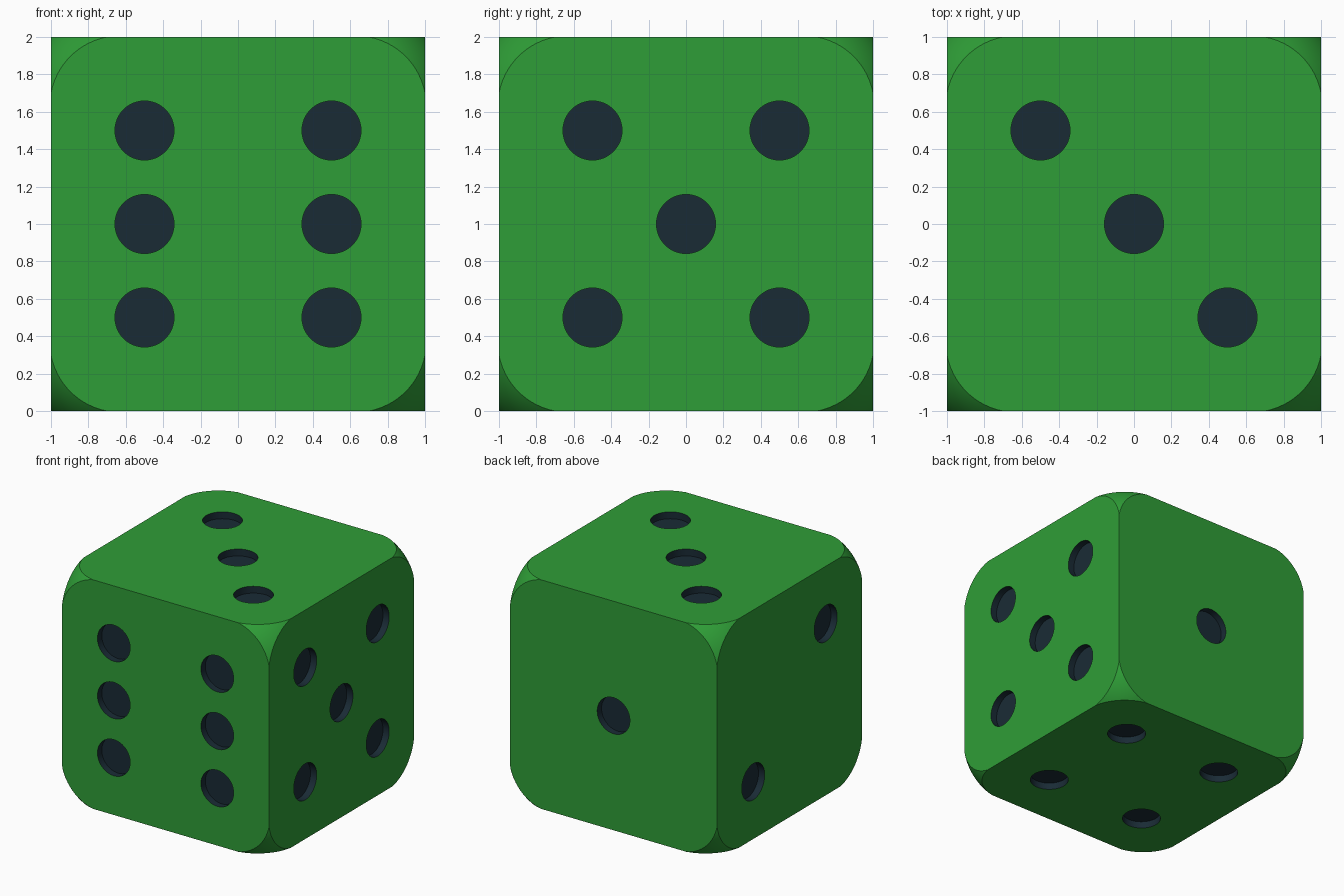
import bpy, bmesh
from mathutils import Vector, Matrix

if "Cube" in bpy.data.objects:
    bpy.data.objects.remove(bpy.data.objects["Cube"])


def material(name, colour):
    m = bpy.data.materials.new(name)
    m.diffuse_color = (*colour, 1)
    m.use_nodes = True
    m.node_tree.nodes["Principled BSDF"].inputs["Base Color"].default_value = m.diffuse_color
    return m


green = material("green_plastic", (0.028, 0.34, 0.038))
navy = material("navy_paint", (0.010, 0.024, 0.036))

CENTRE = Vector((0, 0, 1))


def new_object(name, bm, mat):
    mesh = bpy.data.meshes.new(name)
    bmesh.ops.recalc_face_normals(bm, faces=bm.faces)
    bm.to_mesh(mesh)
    bm.free()
    mesh.materials.append(mat)
    ob = bpy.data.objects.new(name, mesh)
    bpy.context.collection.objects.link(ob)
    return ob


def box(size):
    bm = bmesh.new()
    bmesh.ops.create_cube(bm, size=size, matrix=Matrix.Translation(CENTRE))
    return bm


# Body: a sharp cube whose corners are trimmed by a larger rounded cube
die = new_object("die_body", box(2), green)

INSET, RADIUS = 0.63, 0.528
bm = box(2 * (INSET + RADIUS))
bmesh.ops.bevel(bm, geom=bm.edges[:], offset=RADIUS, offset_type='OFFSET',
                segments=24, profile=0.5, affect='EDGES', clamp_overlap=False)
bmesh.ops.remove_doubles(bm, verts=bm.verts, dist=1e-5)
trimmer = new_object("corner_trimmer", bm, green)

# Pips: face normal, then the two in-face positions on the remaining axes
h = 0.5
pips = {
    (0, -1, 0): [(x, z) for x in (-h, h) for z in (-h, 0, h)],       # front: six
    (0, 1, 0): [(0, 0)],                                             # back: one
    (1, 0, 0): [(0, 0)] + [(y, z) for y in (-h, h) for z in (-h, h)],  # right: five
    (-1, 0, 0): [(-h, h), (h, -h)],                                  # left: two
    (0, 0, 1): [(-h, h), (0, 0), (h, -h)],                           # top: three
    (0, 0, -1): [(x, y) for x in (-h, h) for y in (-h, h)],          # bottom: four
}
DEPTH = 0.06
bm = bmesh.new()
for normal, spots in pips.items():
    n = Vector(normal)
    axis = [abs(c) for c in normal].index(1)
    turn = n.to_track_quat('Z', 'Y').to_matrix().to_4x4()
    for spot in spots:
        p = list(spot)
        p.insert(axis, 0)
        place = Matrix.Translation(CENTRE + Vector(p) + n)
        bmesh.ops.create_cone(bm, cap_ends=True, segments=48, radius1=0.158,
                              radius2=0.158, depth=2 * DEPTH, matrix=place @ turn)
pip_cutter = new_object("pip_cutter", bm, navy)

# Trim the corners, then sink the pips, keeping the pip paint
die.data.materials.append(navy)
bpy.context.view_layer.objects.active = die
die.select_set(True)
for cutter, op in ((trimmer, 'INTERSECT'), (pip_cutter, 'DIFFERENCE')):
    cutter.hide_render = True
    mod = die.modifiers.new(cutter.name, 'BOOLEAN')
    mod.object = cutter
    mod.operation = op
    mod.solver = 'EXACT'
    mod.material_mode = 'TRANSFER'
    bpy.ops.object.modifier_apply(modifier=mod.name)
    bpy.data.objects.remove(cutter)

bpy.ops.object.shade_smooth_by_angle(angle=0.5)
